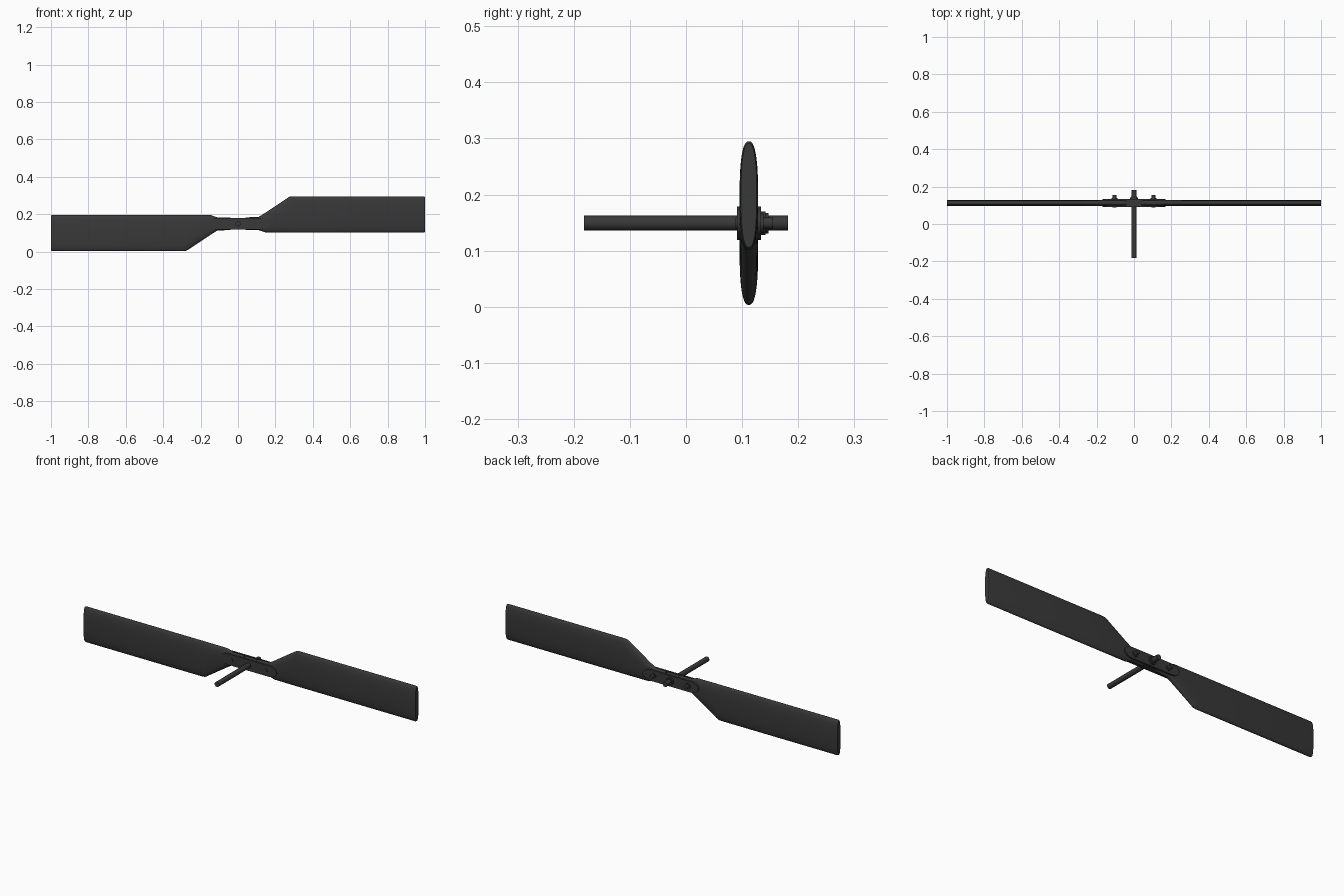
import bpy, bmesh, math
from mathutils import Matrix

if "Cube" in bpy.data.objects:
    bpy.data.objects.remove(bpy.data.objects["Cube"])

CY, CZ = 0.112, 0.149          # rotor plane and shaft axis height

mat = bpy.data.materials.new("dark grey")
mat.diffuse_color = (0.04, 0.04, 0.04, 1)
mat.use_nodes = True
mat.node_tree.nodes["Principled BSDF"].inputs["Base Color"].default_value = mat.diffuse_color


def finish(name, bm, angle=35):
    bmesh.ops.recalc_face_normals(bm, faces=bm.faces)
    me = bpy.data.meshes.new(name)
    bm.to_mesh(me)
    bm.free()
    me.materials.append(mat)
    ob = bpy.data.objects.new(name, me)
    bpy.context.collection.objects.link(ob)
    bpy.ops.object.select_all(action='DESELECT')
    ob.select_set(True)
    bpy.context.view_layer.objects.active = ob
    bpy.ops.object.shade_smooth_by_angle(angle=math.radians(angle))
    return ob


def rod(name, x, y0, y1, r, n=24):
    """Cylinder or hexagon along y, between y0 and y1."""
    bm = bmesh.new()
    m = Matrix.Translation((x, (y0 + y1) / 2, CZ)) @ Matrix.Rotation(math.pi / 2, 4, 'X')
    bmesh.ops.create_cone(bm, cap_ends=True, segments=n, radius1=r, radius2=r,
                          depth=y1 - y0, matrix=m)
    return finish(name, bm)


def blade(name, turn):
    """Loft oval sections outwards; turn spins it about the shaft."""
    # x, bottom, top (relative to the axis), half thickness
    stations = [(0.04, -0.034, 0.034, 0.0145), (0.11, -0.034, 0.036, 0.0165),
                (0.145, -0.046, 0.058, 0.0165), (0.265, -0.047, 0.138, 0.0165),
                (0.275, -0.047, 0.144, 0.0165), (0.29, -0.047, 0.146, 0.0165),
                (0.992, -0.047, 0.146, 0.0165), (0.998, -0.045, 0.144, 0.0155),
                (1.0, -0.043, 0.142, 0.014)]
    bm = bmesh.new()
    rings, n = [], 40
    for x, lo, hi, t in stations:
        ring = []
        for i in range(n):
            a = 2 * math.pi * i / n
            c, s = math.cos(a), math.sin(a)
            y = math.copysign(abs(c) ** 0.8, c) * t
            z = (lo + hi) / 2 + math.copysign(abs(s) ** 0.8, s) * (hi - lo) / 2
            ring.append(bm.verts.new((x, y, z)))
        rings.append(ring)
    for a, b in zip(rings, rings[1:]):
        for i in range(n):
            j = (i + 1) % n
            bm.faces.new((a[i], a[j], b[j], b[i]))
    bm.faces.new(rings[0])
    bm.faces.new(rings[-1])
    bm.transform(Matrix.Translation((0, CY, CZ)) @ Matrix.Rotation(turn, 4, 'Y'))
    return finish(name, bm, 40)


def plate(name, y0, y1):
    """Hub strap with rounded ends."""
    L, h, n = 0.12, 0.03, 16
    pts = []
    for side in (1, -1):
        for i in range(n + 1):
            a = -math.pi / 2 + math.pi * i / n
            pts.append((side * (L + 0.048 * math.cos(a)), side * h * math.sin(a)))
    bm = bmesh.new()
    f = bm.faces.new([bm.verts.new((x, y0, CZ + z)) for x, z in pts])
    ext = bmesh.ops.extrude_face_region(bm, geom=[f])
    bmesh.ops.translate(bm, vec=(0, y1 - y0, 0),
                        verts=[v for v in ext['geom'] if isinstance(v, bmesh.types.BMVert)])
    return finish(name, bm)


# blades, half a turn apart
blade("blade_right", 0)
blade("blade_left", math.pi)

# hub straps and the block between them
plate("hub_plate_front", 0.091, 0.099)
plate("hub_plate_back", 0.126, 0.134)
bm = bmesh.new()
bmesh.ops.create_cube(bm, size=1, matrix=Matrix.Translation((0, CY, CZ))
                      @ Matrix.Diagonal((0.09, 0.03, 0.052, 1)))
finish("hub_block", bm)

# drive shaft with collar nut
rod("shaft", 0, -0.182, 0.182, 0.0135)
rod("shaft_washer", 0, 0.133, 0.142, 0.021)
rod("shaft_nut", 0, 0.141, 0.147, 0.018, 6)

# blade bolts
for side, label in ((1, "right"), (-1, "left")):
    x = side * 0.104
    rod("bolt_washer_" + label, x, 0.133, 0.138, 0.017)
    rod("bolt_" + label, x, 0.088, 0.155, 0.0105, 12)
